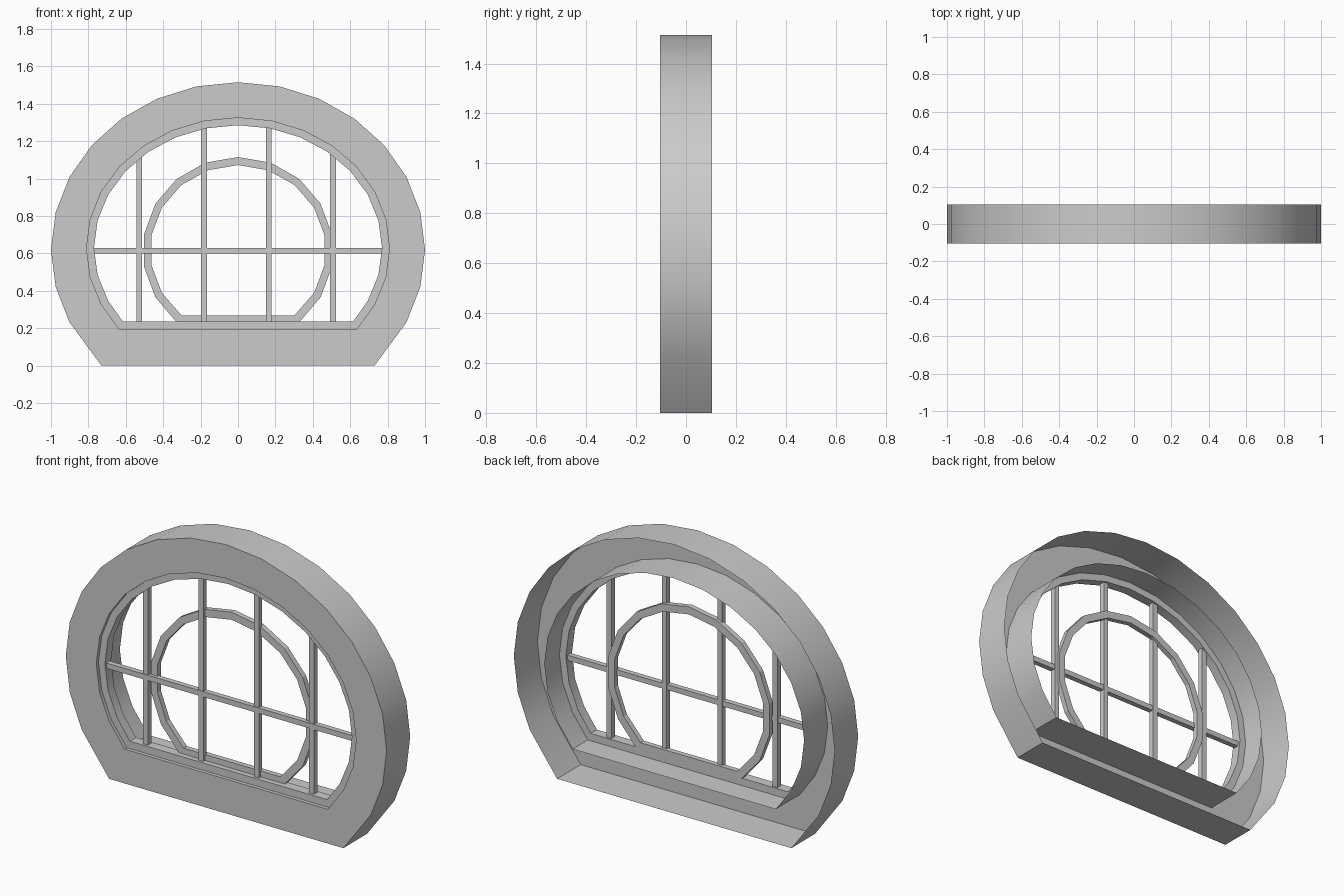
import bpy, bmesh
from math import cos, sin, pi, radians, sqrt

if "Cube" in bpy.data.objects:
    bpy.data.objects.remove(bpy.data.objects["Cube"])


def arc(rx, rz, cz, sides, first, count):
    """Elliptical arch symmetric about x = 0, from lower right over the top to lower left."""
    step = 2 * pi / sides
    return [(rx * cos(radians(first) + i * step), cz + rz * sin(radians(first) + i * step))
            for i in range(count)]


def ring(name, outer, inner, y0, y1, closed_back=True, smooth=True):
    """Band between two matching closed outlines, given depth along y."""
    bm = bmesh.new()
    loops = [[bm.verts.new((x, y, z)) for x, z in o]
             for o, y in ((outer, y0), (inner, y0), (inner, y1), (outer, y1))]
    n = len(outer)
    pairs = [(0, 1), (1, 2), (3, 0)] + ([(2, 3)] if closed_back else [])
    for a, b in pairs:
        for i in range(n):
            j = (i + 1) % n
            bm.faces.new((loops[a][i], loops[a][j], loops[b][j], loops[b][i]))
    bmesh.ops.recalc_face_normals(bm, faces=bm.faces)
    me = bpy.data.meshes.new(name)
    bm.to_mesh(me)
    bm.free()
    ob = bpy.data.objects.new(name, me)
    bpy.context.collection.objects.link(ob)
    if smooth:
        bpy.ops.object.select_all(action='DESELECT')
        ob.select_set(True)
        bpy.context.view_layer.objects.active = ob
        bpy.ops.object.shade_smooth_by_angle(angle=radians(18))
    return ob


def bar(name, x0, x1, y0, y1, z0, z1):
    bpy.ops.mesh.primitive_cube_add(size=1, location=((x0 + x1) / 2, (y0 + y1) / 2, (z0 + z1) / 2))
    ob = bpy.context.object
    ob.name = name
    ob.scale = (x1 - x0, y1 - y0, z1 - z0)


# Arched surround: 28-sided outline cut flat at the bottom, hollow at the back
START = -3 * 360 / 28
outer = arc(1.0, 0.895, 0.62, 28, START, 21)
outer[0], outer[-1] = (0.73, 0), (-0.73, 0)
opening = arc(0.81, 0.697, 0.628, 28, START, 21)
ring("arched_surround", outer, opening, -0.105, 0.105, closed_back=False)

# Sash lining the opening
sash_in = arc(0.77, 0.655, 0.63, 28, START, 21)
sash_in[0], sash_in[-1] = (0.615, 0.235), (-0.615, 0.235)
ring("sash", opening, sash_in, -0.085, -0.03)

# Inner decorative ring, 18-sided with a flat bottom
ring("inner_ring", arc(0.51, 0.5, 0.615, 18, -50, 15),
     arc(0.47, 0.455, 0.617, 18, -50, 15), -0.055, -0.025, smooth=False)

# Glazing bars
for i, x in enumerate((-0.527, -0.182, 0.164, 0.508)):
    top = 0.63 + 0.665 * sqrt(1 - (x / 0.78) ** 2)
    bar(f"vertical_bar_{i + 1}", x - 0.015, x + 0.015, -0.07, -0.04, 0.22, top)
bar("horizontal_bar", -0.78, 0.78, -0.073, -0.043, 0.6, 0.63)
